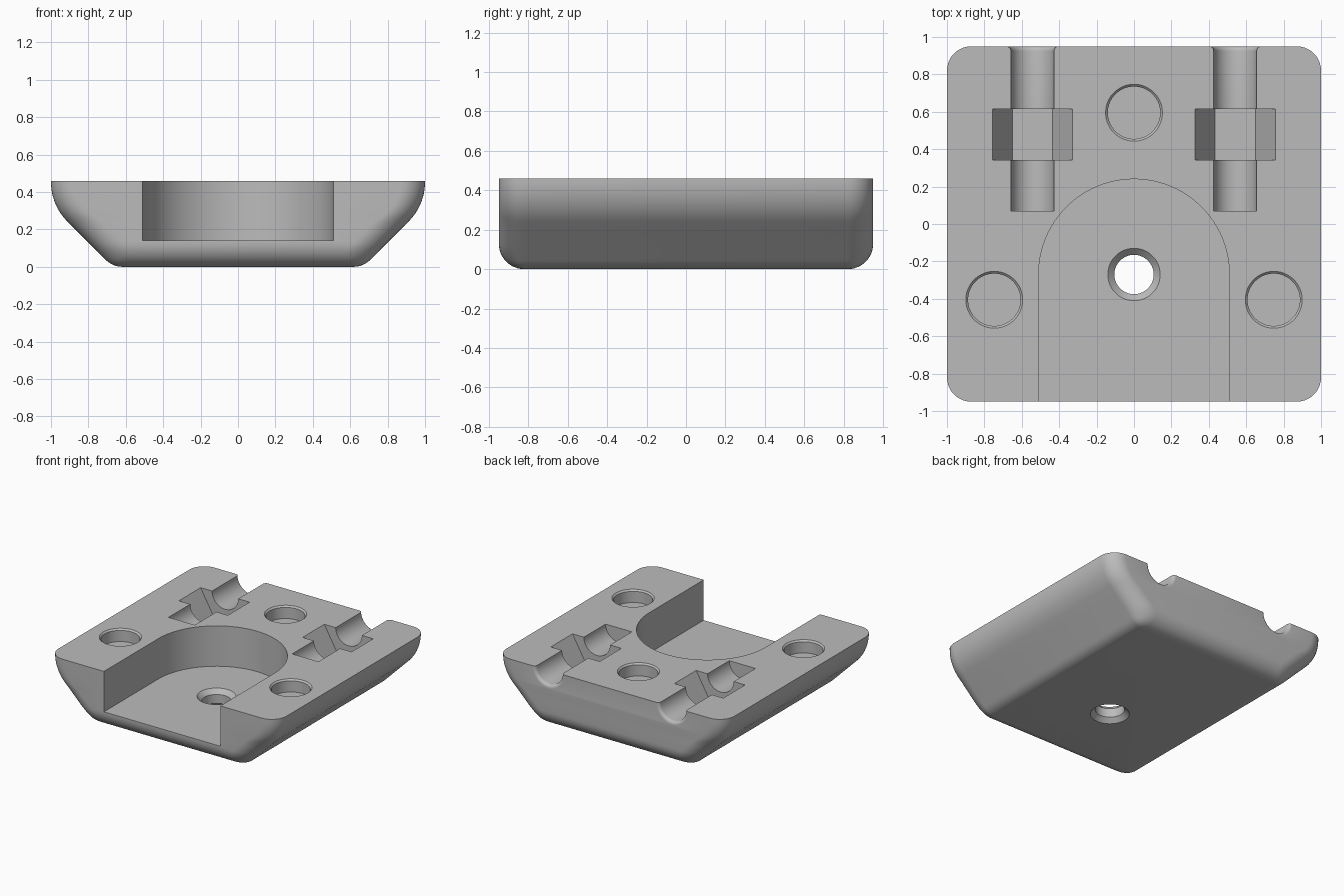
import bpy, bmesh, math
from mathutils import Matrix

if "Cube" in bpy.data.objects:
    bpy.data.objects.remove(bpy.data.objects["Cube"])

TOP, HALF_Y, R = 0.46, 0.95, 0.13      # height, half depth, edge rounding

grey = bpy.data.materials.new("grey_plastic")
grey.diffuse_color = (0.5, 0.5, 0.5, 1)
grey.use_nodes = True
grey.node_tree.nodes["Principled BSDF"].inputs["Base Color"].default_value = grey.diffuse_color


def make_object(name, bm):
    bmesh.ops.recalc_face_normals(bm, faces=bm.faces)
    mesh = bpy.data.meshes.new(name)
    bm.to_mesh(mesh)
    bm.free()
    mesh.materials.append(grey)
    obj = bpy.data.objects.new(name, mesh)
    bpy.context.collection.objects.link(obj)
    return obj


def loft(name, rings):
    """Skin a stack of closed rings and cap both ends."""
    bm = bmesh.new()
    loops = [[bm.verts.new(p) for p in ring] for ring in rings]
    n = len(loops[0])
    for a, b in zip(loops, loops[1:]):
        for i in range(n):
            j = (i + 1) % n
            bm.faces.new((a[i], a[j], b[j], b[i]))
    bm.faces.new(loops[0][::-1])
    bm.faces.new(loops[-1])
    return make_object(name, bm)


def turned(name, profile, place, sides=64):
    """Round solid from (radius, height) pairs, placed by a matrix."""
    turn = [2 * math.pi * (i + 0.5) / sides for i in range(sides)]
    return loft(name, [[place @ Matrix.Translation((r * math.cos(t), r * math.sin(t), h)).to_translation()
                        for t in turn] for r, h in profile])


# Body: sloped sides with filleted edges, built as horizontal slices
def half_width(z):
    if z < R * (1 - math.sqrt(0.5)):                       # bottom fillet
        return 0.67 - R * math.tan(math.pi / 8) + math.sqrt(R * R - (R - z) ** 2)
    if z < 0.242:                                          # 45 degree slope
        return 0.67 + z
    return 0.70 + math.sqrt(max(0, 0.09 - (0.454 - min(z, 0.454)) ** 2))


def body_slice(z):
    w = half_width(z)
    ry = math.sqrt(R * R - (R - min(z, R)) ** 2)
    d = HALF_Y - R + ry
    ry = max(ry, 0.004)
    slope = (half_width(z + 0.002) - w) / 0.002
    rx = ry * min(math.sqrt(2), math.sqrt(1 + slope * slope))
    ring = []
    for q, (sx, sy) in enumerate(((1, 1), (-1, 1), (-1, -1), (1, -1))):
        for i in range(11):
            t = math.pi / 2 * (q + i / 10)
            ring.append((sx * (w - rx) + rx * math.cos(t), sy * (d - ry) + ry * math.sin(t), z))
    return ring


levels = [R * (1 - math.cos(math.pi / 2 * i / 12)) for i in range(13)]
levels += [0.19, 0.242] + [0.242 + (TOP - 0.242) * i / 10 for i in range(1, 11)]
body = loft("mount_body", [body_slice(z) for z in levels])

cutters = []

# U-shaped pocket open to the front
outline = [(0.51 * math.cos(math.pi * i / 48), -0.27 + 0.51 * math.sin(math.pi * i / 48)) for i in range(49)]
outline += [(-0.51, -1.2), (0.51, -1.2)]
cutters.append(loft("pocket_cutter", [[(x, y, z) for x, y in outline] for z in (0.14, 0.7)]))

# Screw hole through the pocket floor, chamfered at both ends
cutters.append(turned("screw_hole_cutter",
                      [(0.155, -0.015), (0.105, 0.035), (0.105, 0.105), (0.155, 0.155)],
                      Matrix.Translation((0, -0.27, 0))))

# Three blind round recesses with a small chamfer
for x, y in ((0, 0.595), (-0.747, -0.405), (0.747, -0.405)):
    cutters.append(turned("recess_cutter", [(0.14, -0.1), (0.14, -0.012), (0.162, 0.01)],
                          Matrix.Translation((x, y, TOP))))

# Two bolt channels with flared mouths and hexagonal nut slots
along_y = Matrix.Rotation(-math.pi / 2, 4, 'X')
for x in (-0.543, 0.541):
    place = Matrix.Translation((x, 0, TOP + 0.001)) @ along_y
    flare = [(0.115 + 0.025 * (1 - math.cos(a)), 0.925 + 0.025 * math.sin(a))
             for a in (math.pi / 2 * i / 6 for i in range(7))]
    cutters.append(turned("channel_cutter", [(0.115, 0.07)] + flare + [(0.14, 1.1)], place))
    hexa = place @ Matrix.Rotation(math.pi / 6, 4, 'Z')
    cutters.append(turned("nut_cutter", [(0.215, 0.342), (0.215, 0.614)], hexa, 6))

# Cut everything out of the body
bpy.context.view_layer.objects.active = body
body.select_set(True)
for cutter in cutters:
    mod = body.modifiers.new("cut", 'BOOLEAN')
    mod.operation, mod.solver, mod.object = 'DIFFERENCE', 'EXACT', cutter
    bpy.ops.object.modifier_apply(modifier=mod.name)
    bpy.data.objects.remove(cutter, do_unlink=True)

bpy.ops.object.shade_smooth_by_angle(angle=math.radians(30))
